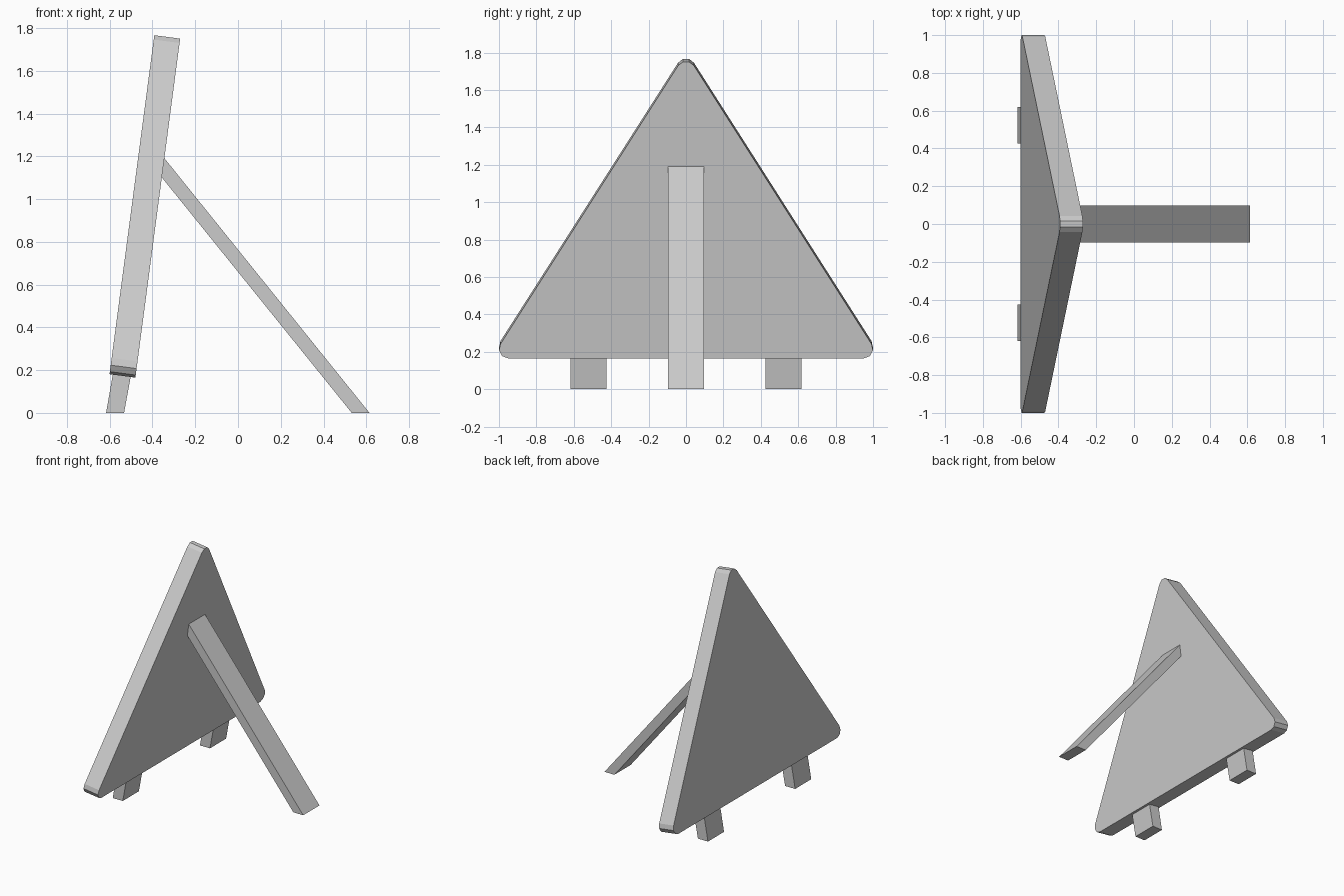
import bpy, bmesh
from math import sin, cos, tan, atan2, radians, pi
from mathutils import Vector

if "Cube" in bpy.data.objects:
    bpy.data.objects.remove(bpy.data.objects["Cube"])


def prism(name, outline, offset):
    """Extrude a closed 3D outline along an offset vector."""
    bm = bmesh.new()
    face = bm.faces.new([bm.verts.new(p) for p in outline])
    ext = bmesh.ops.extrude_face_region(bm, geom=[face])
    moved = [g for g in ext["geom"] if isinstance(g, bmesh.types.BMVert)]
    bmesh.ops.translate(bm, verts=moved, vec=offset)
    bmesh.ops.recalc_face_normals(bm, faces=bm.faces)
    mesh = bpy.data.meshes.new(name)
    bm.to_mesh(mesh)
    bm.free()
    obj = bpy.data.objects.new(name, mesh)
    bpy.context.collection.objects.link(obj)
    return obj


def bar(name, side_profile, y0, y1):
    """Bar from an x/z side profile spanning y0..y1."""
    return prism(name, [(x, y0, z) for x, z in side_profile], Vector((0, y1 - y0, 0)))


# Leaning triangular panel with rounded corners
R, SEG, THICK = 0.05, 3, 0.122
HALF, RISE = 0.95, 1.552              # corner-arc centres: bottom half width, apex height
slope = atan2(RISE - R, HALF)
centres = [(HALF, R, -pi / 2, pi / 2 - slope),
           (0, RISE, pi / 2 - slope, pi / 2 + slope),
           (-HALF, R, pi / 2 + slope, 3 * pi / 2)]
foot = Vector((-0.48, 0, 0.165))      # lower back edge
up = Vector((0.21, 0, 1.59)).normalized()
normal = Vector((up.z, 0, -up.x))
outline = []
for cy, cv, a0, a1 in centres:
    for i in range(SEG + 1):
        a = a0 + (a1 - a0) * i / SEG
        outline.append(foot + Vector((0, cy + R * cos(a), 0)) + up * (cv + R * sin(a)))
prism("panel", outline, -normal * THICK)

# Two short front feet
foot_profile = [(-0.617, 0), (-0.533, 0), (-0.498, 0.19), (-0.582, 0.20)]
for side, y in (("left", -0.522), ("right", 0.522)):
    bar(side + "_foot", foot_profile, y - 0.0965, y + 0.0965)

# Rear support strut, cut flush with the panel and the floor
bar("rear_strut", [(0.532, 0), (0.615, 0), (-0.345, 1.192), (-0.357, 1.102)], -0.0975, 0.0975)
